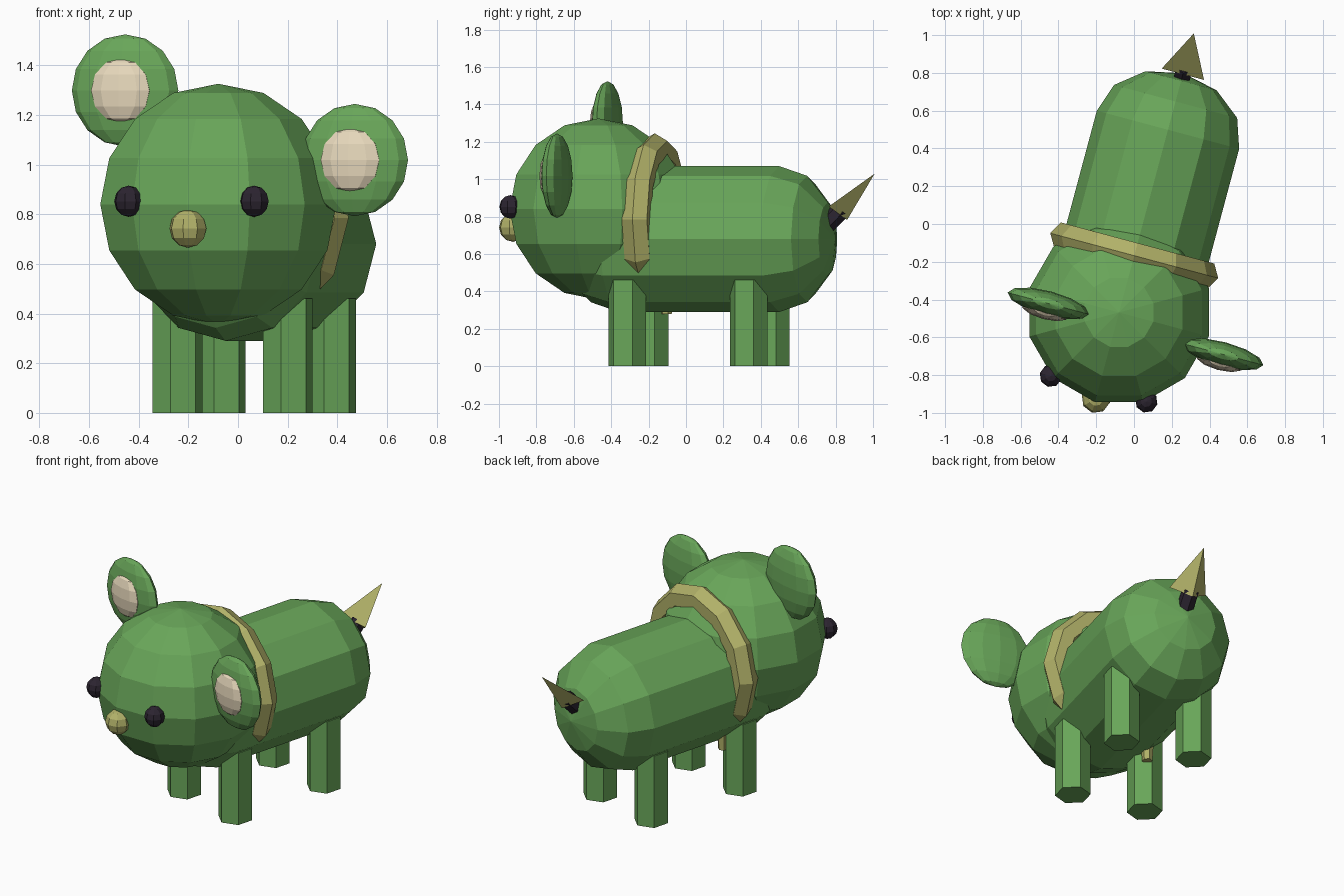
import bpy, bmesh
from math import radians, sin, cos
from mathutils import Matrix, Vector, Euler

if "Cube" in bpy.data.objects:
    bpy.data.objects.remove(bpy.data.objects["Cube"])

# The whole animal is turned 15 degrees about z
FRAME = Matrix.Translation((0.065, 0.07, 0)) @ Matrix.Rotation(radians(-15), 4, 'Z')


def material(name, rgb):
    m = bpy.data.materials.new(name)
    m.diffuse_color = (*rgb, 1)
    m.use_nodes = True
    m.node_tree.nodes["Principled BSDF"].inputs["Base Color"].default_value = m.diffuse_color
    return m


GREEN = material("green", (0.14, 0.38, 0.10))
YELLOW = material("yellow", (0.44, 0.44, 0.14))
CREAM = material("cream", (0.80, 0.69, 0.50))
DARK = material("dark", (0.025, 0.018, 0.03))


def finish(name, bm, mat, loc, scale=(1, 1, 1), rot=(0, 0, 0)):
    me = bpy.data.meshes.new(name)
    bmesh.ops.recalc_face_normals(bm, faces=bm.faces)
    bm.transform(Matrix.LocRotScale(Vector(loc), Euler(rot), Vector(scale)))
    bm.to_mesh(me)
    bm.free()
    me.materials.append(mat)
    ob = bpy.data.objects.new(name, me)
    ob.matrix_world = FRAME
    bpy.context.collection.objects.link(ob)
    return ob


def ball(name, mat, loc, scale, seg=12, rings=8):
    bm = bmesh.new()
    bmesh.ops.create_uvsphere(bm, u_segments=seg, v_segments=rings, radius=1)
    return finish(name, bm, mat, loc, scale)


def cone(name, mat, loc, r1, r2, depth, sides, rot=(0, 0, 0), scale=(1, 1, 1)):
    bm = bmesh.new()
    bmesh.ops.create_cone(bm, cap_ends=True, segments=sides, radius1=r1, radius2=r2, depth=depth)
    return finish(name, bm, mat, loc, scale, rot)


def lathe(name, mat, points, loc, steps=12, closed=False):
    """Spin (radius, length) points about the y axis."""
    bm = bmesh.new()
    vs = [bm.verts.new((0, y, r)) for r, y in points]
    es = [bm.edges.new(p) for p in zip(vs, vs[1:])]
    if closed:
        es.append(bm.edges.new((vs[-1], vs[0])))
    bmesh.ops.spin(bm, geom=vs + es, cent=(0, 0, 0), axis=(0, 1, 0),
                   angle=radians(360), steps=steps)
    bmesh.ops.remove_doubles(bm, verts=bm.verts, dist=1e-4)
    return finish(name, bm, mat, loc)


# Capsule body
half = [(0.39 * cos(radians(a)), 0.444 + 0.31 * sin(radians(a))) for a in (0, 30, 60)] + [(0, 0.754)]
lathe("body", GREEN, [(r, -y) for r, y in reversed(half)] + half, (0, 0, 0.68))

# Collar ring with a hexagonal section, and its small hanging end
ring = [(0.38 + 0.08 * cos(radians(a)), 0.08 * sin(radians(a))) for a in range(0, 360, 60)]
lathe("collar", YELLOW, ring, (0, -0.246, 0.785), closed=True)
cone("collar_end", YELLOW, (-0.2, -0.235, 0.36), 0.03, 0.04, 0.16, 6)

# Head, eyes and nose
ball("head", GREEN, (0, -0.557, 0.84), (0.492, 0.492, 0.485))
for side, s in (("left", -1), ("right", 1)):
    ball("eye_" + side, DARK, (s * 0.262, -0.975, 0.852), (0.06, 0.06, 0.063), 8, 6)
ball("nose", YELLOW, (0, -1.03, 0.742), (0.077, 0.077, 0.077), 8, 6)

# Ears: the left one sits higher than the right
for side, u, v, z in (("left", -0.375, -0.608, 1.298), ("right", 0.588, -0.629, 1.018)):
    ball("ear_" + side, GREEN, (u, v, z), (0.222, 0.065, 0.226), 12, 8)
    ball("inner_ear_" + side, CREAM, (u - 0.005, v - 0.045, z), (0.128, 0.042, 0.13), 10, 6)

# Hexagonal legs
for end, v in (("front", -0.336), ("rear", 0.336)):
    for side, u in (("left", -0.23), ("right", 0.23)):
        cone(f"{end}_leg_{side}", GREEN, (u, v, 0.23), 0.104, 0.104, 0.46, 6)

# Tail: dark joint and flattened three-sided spike
tilt = (radians(-45), 0, 0)
cone("tail_joint", DARK, (0, 0.745, 0.795), 0.05, 0.05, 0.13, 6, tilt)
cone("tail_spike", YELLOW, (0, 0.872, 0.93), 0.134, 0, 0.283, 3, tilt, (1, 0.5, 1))
